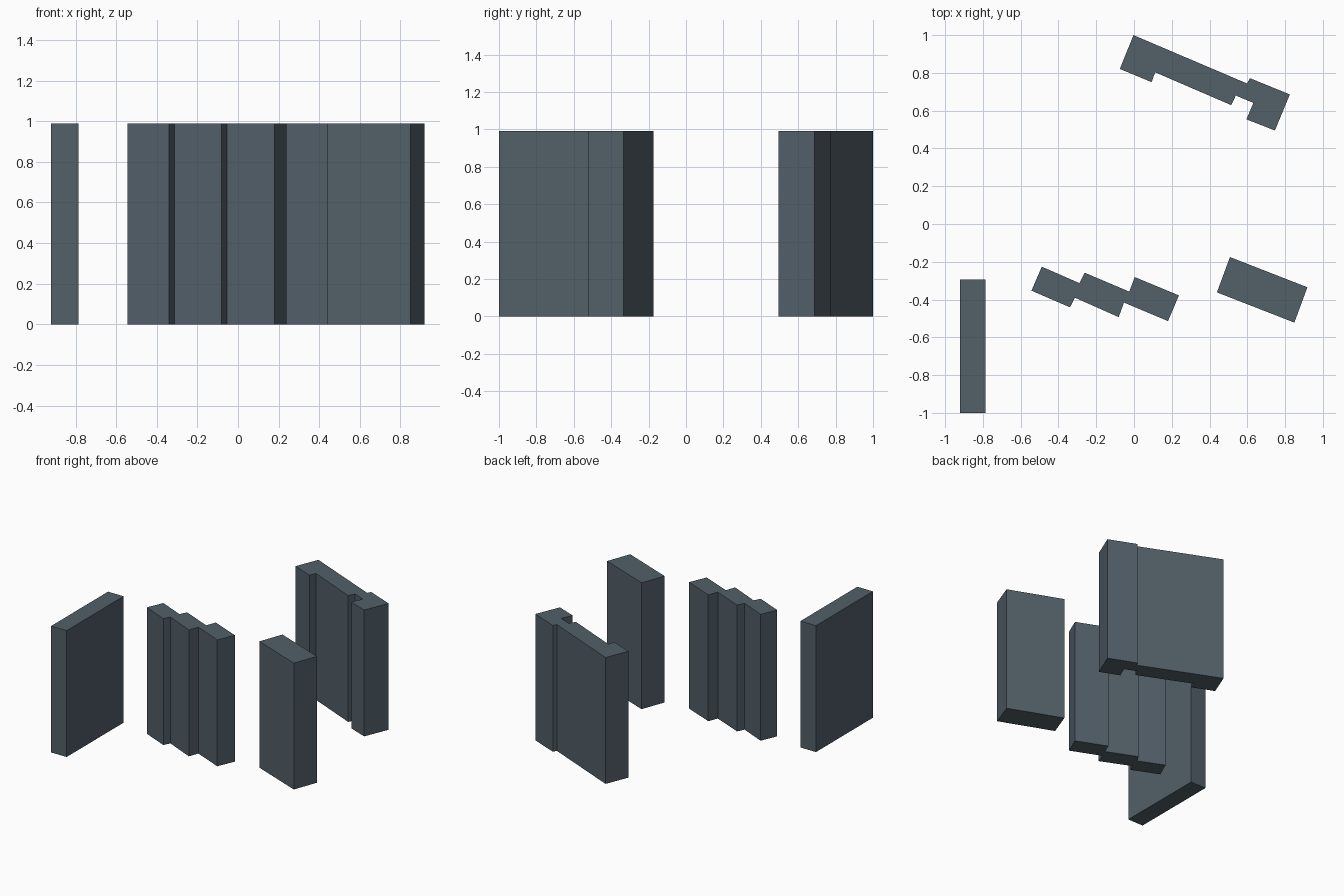
import bpy, bmesh

if "Cube" in bpy.data.objects:
    bpy.data.objects.remove(bpy.data.objects["Cube"])

HEIGHT = 0.99

slate = bpy.data.materials.new("slate_blue_grey")
slate.diffuse_color = (0.085, 0.115, 0.14, 1)
slate.use_nodes = True
slate.node_tree.nodes["Principled BSDF"].inputs["Base Color"].default_value = slate.diffuse_color


def extruded_block(name, outline):
    """Upright prism from a plan outline."""
    bm = bmesh.new()
    base = bm.faces.new([bm.verts.new((x, y, 0)) for x, y in outline])
    top = bmesh.ops.extrude_face_region(bm, geom=[base], use_keep_orig=True)
    verts = [g for g in top["geom"] if isinstance(g, bmesh.types.BMVert)]
    bmesh.ops.translate(bm, verts=verts, vec=(0, 0, HEIGHT))
    bmesh.ops.recalc_face_normals(bm, faces=bm.faces)
    mesh = bpy.data.meshes.new(name)
    bm.to_mesh(mesh)
    bm.free()
    mesh.materials.append(slate)
    obj = bpy.data.objects.new(name, mesh)
    bpy.context.collection.objects.link(obj)
    return obj


# Plain slab running front to back
extruded_block("straight_slab", [(-0.92, -1), (-0.785, -1), (-0.785, -0.295), (-0.92, -0.295)])

# Three staggered blocks joined in a row
extruded_block("stepped_row", [
    (-0.488, -0.226), (-0.289, -0.313), (-0.261, -0.258), (-0.025, -0.358),
    (0.004, -0.281), (0.238, -0.378), (0.18, -0.514), (-0.053, -0.416),
    (-0.081, -0.493), (-0.313, -0.39), (-0.339, -0.441), (-0.543, -0.353)])

# Plain rotated block
extruded_block("corner_block", [
    (0.508, -0.175), (0.918, -0.335), (0.849, -0.522), (0.439, -0.362)])

# Long rear block with wings at both ends
extruded_block("long_row", [
    (-0.003, 1.0), (0.598, 0.744), (0.614, 0.772), (0.825, 0.686),
    (0.746, 0.495), (0.595, 0.554), (0.632, 0.641), (0.539, 0.68),
    (0.515, 0.629), (0.112, 0.803), (0.093, 0.751), (-0.075, 0.821)])
